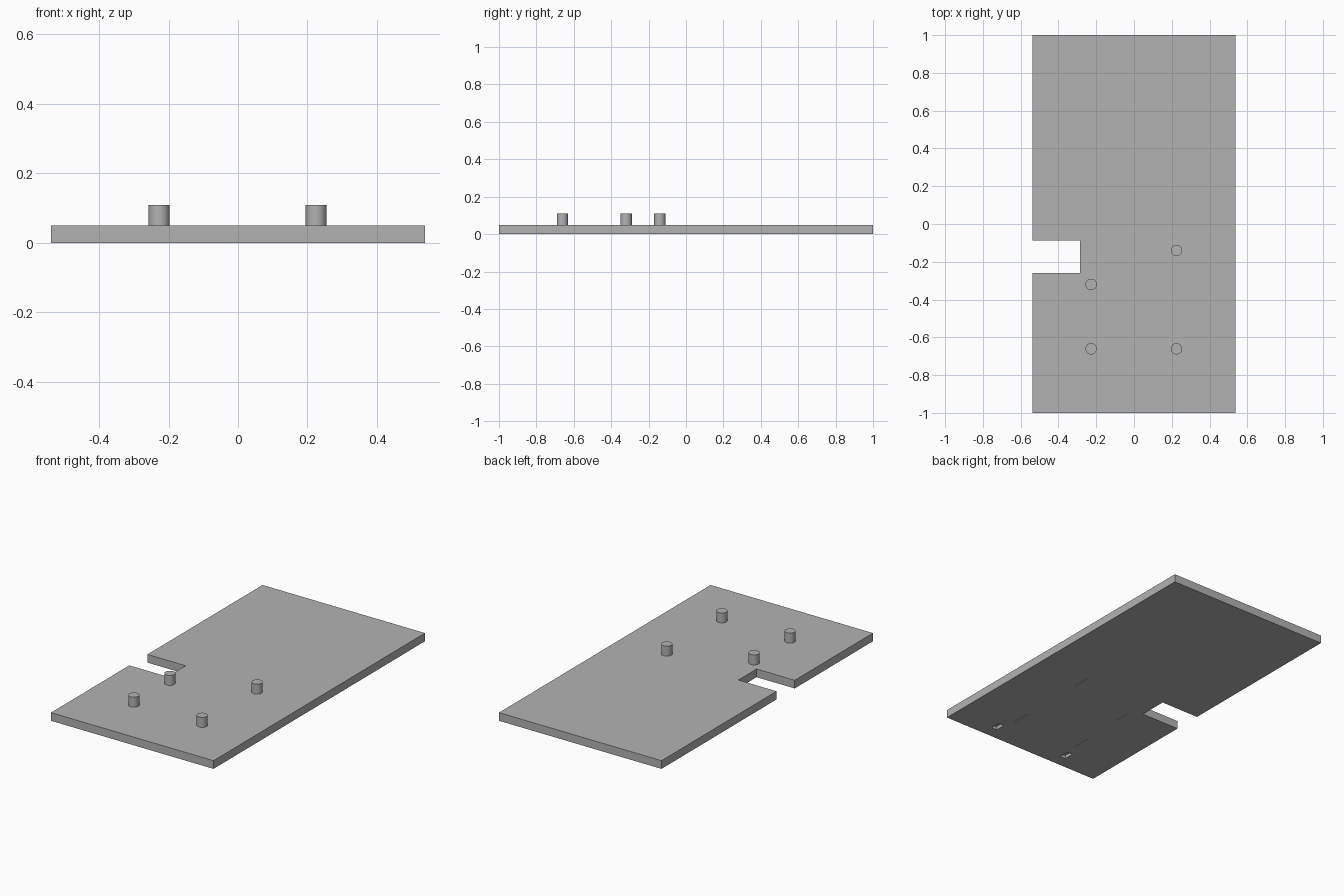
import bpy, bmesh
from mathutils import Matrix, Vector

cube = bpy.data.objects.get("Cube")
if cube:
    bpy.data.objects.remove(cube, do_unlink=True)

THICK = 0.049
PIN_TOP = 0.109
PIN_RADIUS = 0.03

grey = bpy.data.materials.new("plain grey")
grey.use_nodes = True
colour = (0.45, 0.45, 0.45, 1)
grey.diffuse_color = colour
grey.node_tree.nodes["Principled BSDF"].inputs["Base Color"].default_value = colour


def make_object(name, bm):
    bmesh.ops.recalc_face_normals(bm, faces=bm.faces)
    mesh = bpy.data.meshes.new(name)
    bm.to_mesh(mesh)
    bm.free()
    obj = bpy.data.objects.new(name, mesh)
    obj.data.materials.append(grey)
    bpy.context.collection.objects.link(obj)
    return obj


# Flat base plate with a rectangular notch in its right edge
outline = [(-0.538, -1), (0.538, -1), (0.538, 1), (-0.538, 1),
           (-0.538, -0.088), (-0.285, -0.088), (-0.285, -0.26), (-0.538, -0.26)]
bm = bmesh.new()
bottom = bm.faces.new([bm.verts.new((x, y, 0)) for x, y in outline])
top = bmesh.ops.extrude_face_region(bm, geom=[bottom])
bmesh.ops.translate(bm, vec=(0, 0, THICK),
                    verts=[g for g in top["geom"] if isinstance(g, bmesh.types.BMVert)])
plate = make_object("base_plate", bm)

# Recesses in the underside: two small pockets and four hairline grooves
recesses = [(x, -0.895, 0.036, 0.062, 0.02) for x in (-0.253, 0.253)]
recesses += [(x, y, 0.004, 0.11, 0.004) for x, y in
             ((-0.225, -0.735), (0.213, -0.735), (-0.216, -0.355), (0.213, -0.21))]
bm = bmesh.new()
for x, y, width, length, depth in recesses:
    bmesh.ops.create_cube(bm, size=1, matrix=Matrix.Translation((x, y, 0))
                          @ Matrix.Diagonal(Vector((width, length, depth * 2, 1))))
cutter = make_object("underside_recess_cutter", bm)
cutter.hide_render = True
cutter.hide_viewport = True
cut = plate.modifiers.new("underside recesses", "BOOLEAN")
cut.operation = "DIFFERENCE"
cut.solver = "EXACT"
cut.object = cutter

# Four upright locating pins, standing on the plate
pins = {"front_right_pin": (-0.227, -0.661), "front_left_pin": (0.225, -0.661),
        "rear_right_pin": (-0.227, -0.32), "rear_left_pin": (0.225, -0.14)}
height = PIN_TOP - THICK + 0.01
for name, (x, y) in pins.items():
    bm = bmesh.new()
    bmesh.ops.create_cone(bm, cap_ends=True, segments=48, radius1=PIN_RADIUS,
                          radius2=PIN_RADIUS, depth=height)
    pin = make_object(name, bm)
    pin.location = (x, y, PIN_TOP - height / 2)
    for face in pin.data.polygons:
        face.use_smooth = abs(face.normal.z) < 0.5
    for edge in pin.data.edges:
        ends = [pin.data.vertices[v].co.z for v in edge.vertices]
        edge.use_edge_sharp = abs(ends[0] - ends[1]) < 0.001
